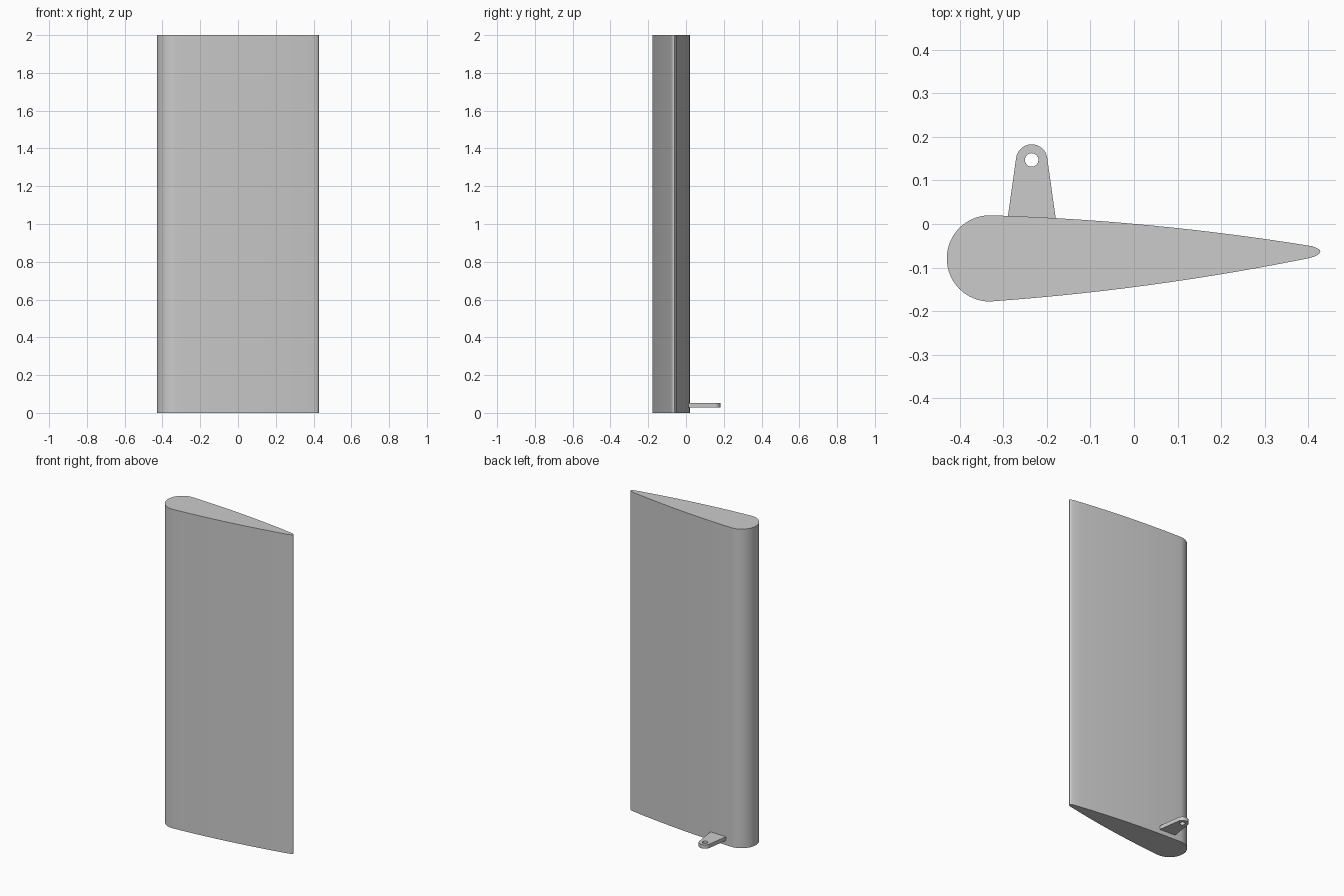
import bpy, bmesh, math

if "Cube" in bpy.data.objects:
    bpy.data.objects.remove(bpy.data.objects["Cube"])

grey = bpy.data.materials.new("plain grey")
grey.diffuse_color = (0.6, 0.6, 0.6, 1)
grey.use_nodes = True
grey.node_tree.nodes["Principled BSDF"].inputs["Base Color"].default_value = grey.diffuse_color


def finish(obj, angle):
    obj.data.materials.clear()
    obj.data.materials.append(grey)
    bpy.ops.object.select_all(action='DESELECT')
    obj.select_set(True)
    bpy.context.view_layer.objects.active = obj
    bpy.ops.object.shade_smooth_by_angle(angle=math.radians(angle))


def arc(cx, cy, r, a0, a1, n):
    angles = [math.radians(a0 + (a1 - a0) * i / n) for i in range(n + 1)]
    return [(cx + r * math.cos(a), cy + r * math.sin(a)) for a in angles]


def plate(name, outlines, z0, z1):
    # flat outlines (the later ones are holes) raised from z0 to z1
    curve = bpy.data.curves.new(name, 'CURVE')
    curve.dimensions = '2D'
    curve.fill_mode = 'BOTH'
    curve.extrude = (z1 - z0) / 2
    for pts in outlines:
        s = curve.splines.new('POLY')
        s.points.add(len(pts) - 1)
        for p, (x, y) in zip(s.points, pts):
            p.co = (x, y, 0, 1)
        s.use_cyclic_u = True
    tmp = bpy.data.objects.new(name, curve)
    bpy.context.collection.objects.link(tmp)
    mesh = bpy.data.meshes.new_from_object(
        tmp.evaluated_get(bpy.context.evaluated_depsgraph_get()))
    bpy.data.objects.remove(tmp)
    bm = bmesh.new()
    bm.from_mesh(mesh)
    bmesh.ops.remove_doubles(bm, verts=bm.verts, dist=1e-5)
    bmesh.ops.recalc_face_normals(bm, faces=bm.faces)
    bmesh.ops.translate(bm, verts=bm.verts, vec=(0, 0, (z0 + z1) / 2))
    bm.to_mesh(mesh)
    bm.free()
    obj = bpy.data.objects.new(name, mesh)
    bpy.context.collection.objects.link(obj)
    finish(obj, 35)


# blade section: round nose, gently bowed sides, small rounded tail
N = 14
nose = arc(-0.331, -0.079, 0.099, 90, 270, 32)
lower, upper = [], []
for i in range(1, N + 1):
    t = 0.731 * i / N
    lower.append((-0.331 + t, -0.178 + 0.0706 * t + 0.089 * t * t))
    t = 0.741 * i / N
    upper.append((-0.331 + t, 0.02 - 0.0298 * t - 0.0894 * t * t))
tail = [(0.414, -0.075), (0.422, -0.071), (0.427, -0.066),
        (0.428, -0.062), (0.425, -0.058), (0.419, -0.055)]
plate("blade", [nose + lower + tail + upper[::-1]], 0, 2)

# lug with a pin hole, its root sunk into the blade
lug = [(-0.292, 0.0), (-0.178, 0.0)] + arc(-0.235, 0.147, 0.036, 8, 172, 20)
hole = arc(-0.235, 0.147, 0.0155, 0, 360, 24)[:-1]
plate("hinge_lug", [lug, hole], 0.028, 0.052)
